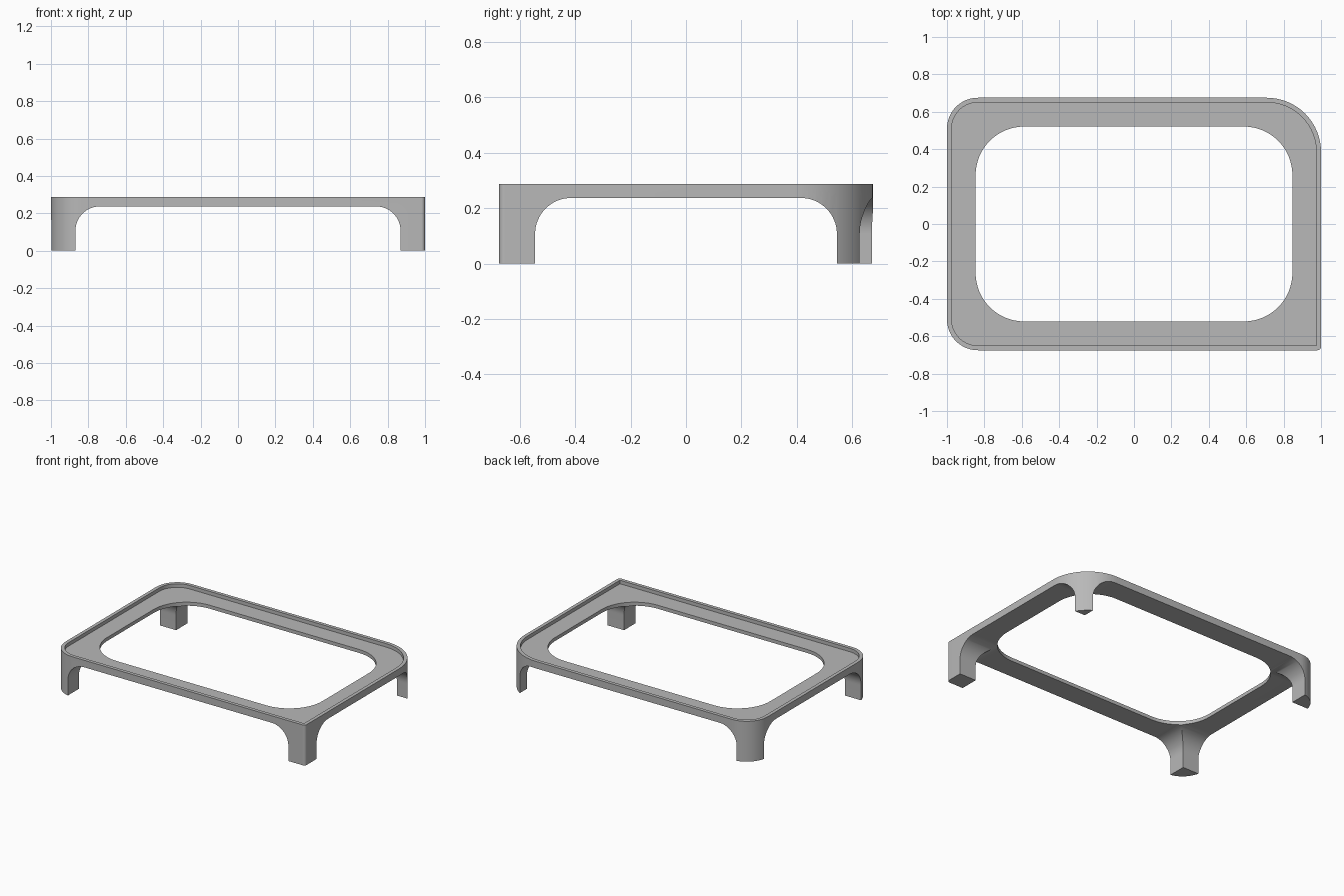
import bpy
import bmesh
from math import cos, sin, pi

cube = bpy.data.objects.get("Cube")
if cube:
    bpy.data.objects.remove(cube, do_unlink=True)

HALF_X, HALF_Y, TOP = 1.0, 0.675, 0.287
RAIL_BOTTOM, RIM_WIDTH, RIM_DEPTH = 0.237, 0.025, 0.025

grey = bpy.data.materials.new("plain_grey")
grey.use_nodes = True
colour = (0.48, 0.48, 0.48, 1)
grey.diffuse_color = colour
grey.node_tree.nodes["Principled BSDF"].inputs["Base Color"].default_value = colour


def rounded_rect(x0, x1, y0, y1, radii, steps=16):
    """Outline with one radius per corner, counter-clockwise from (x1, y1)."""
    corners = [(x1, y1, -1, -1), (x0, y1, 1, -1), (x0, y0, 1, 1), (x1, y0, -1, 1)]
    points = []
    for i, ((x, y, sx, sy), r) in enumerate(zip(corners, radii)):
        if r <= 0:
            points.append((x, y))
            continue
        for k in range(steps + 1):
            a = (i + k / steps) * pi / 2
            points.append((x + sx * r + r * cos(a), y + sy * r + r * sin(a)))
    return points


def prism(name, outline, low, high, axis="z"):
    """Extrude an outline along an axis from low to high."""
    place = {"z": lambda u, v, w: (u, v, w),
             "y": lambda u, v, w: (u, w, v),
             "x": lambda u, v, w: (w, u, v)}[axis]
    bm = bmesh.new()
    rings = [[bm.verts.new(place(u, v, w)) for u, v in outline] for w in (low, high)]
    n = len(outline)
    for i in range(n):
        j = (i + 1) % n
        bm.faces.new((rings[0][i], rings[0][j], rings[1][j], rings[1][i]))
    bm.faces.new(rings[0])
    bm.faces.new(rings[1])
    bmesh.ops.recalc_face_normals(bm, faces=bm.faces)
    mesh = bpy.data.meshes.new(name)
    bm.to_mesh(mesh)
    bm.free()
    mesh.materials.append(grey)
    obj = bpy.data.objects.new(name, mesh)
    bpy.context.collection.objects.link(obj)
    return obj


def cut(target, cutter):
    """Subtract the cutter from the target, then discard it."""
    cutter.hide_render = True
    mod = target.modifiers.new(cutter.name, "BOOLEAN")
    mod.operation, mod.solver, mod.object = "DIFFERENCE", "EXACT", cutter
    bpy.context.view_layer.objects.active = target
    bpy.ops.object.modifier_apply(modifier=mod.name)
    bpy.data.objects.remove(cutter, do_unlink=True)


# Solid block with four different corner radii
radii = (0.29, 0.165, 0.165, 0.02)
frame = prism("footed_frame",
              rounded_rect(-HALF_X, HALF_X, -HALF_Y, HALF_Y, radii), 0, TOP)

# Arched openings between the feet, running through both ways
for name, half, axis in (("front_arch", 0.869, "y"), ("side_arch", 0.545, "x")):
    arch = rounded_rect(-half, half, -0.3, RAIL_BOTTOM, (0.13, 0.13, 0, 0))
    cut(frame, prism(name, arch, -1.5, 1.5, axis))

# Central window
cut(frame, prism("window", rounded_rect(-0.847, 0.847, -0.521, 0.521, [0.26] * 4), -1, 1))

# Shallow recess that leaves a thin raised rim
inner_x, inner_y = HALF_X - RIM_WIDTH, HALF_Y - RIM_WIDTH
recess = rounded_rect(-inner_x, inner_x, -inner_y, inner_y, [r - RIM_WIDTH for r in radii])
cut(frame, prism("recess", recess, TOP - RIM_DEPTH, 1))

# Smooth the curved walls, keep the edges crisp
bpy.ops.object.select_all(action="DESELECT")
frame.select_set(True)
bpy.context.view_layer.objects.active = frame
bpy.ops.object.shade_smooth_by_angle(angle=pi / 6)
